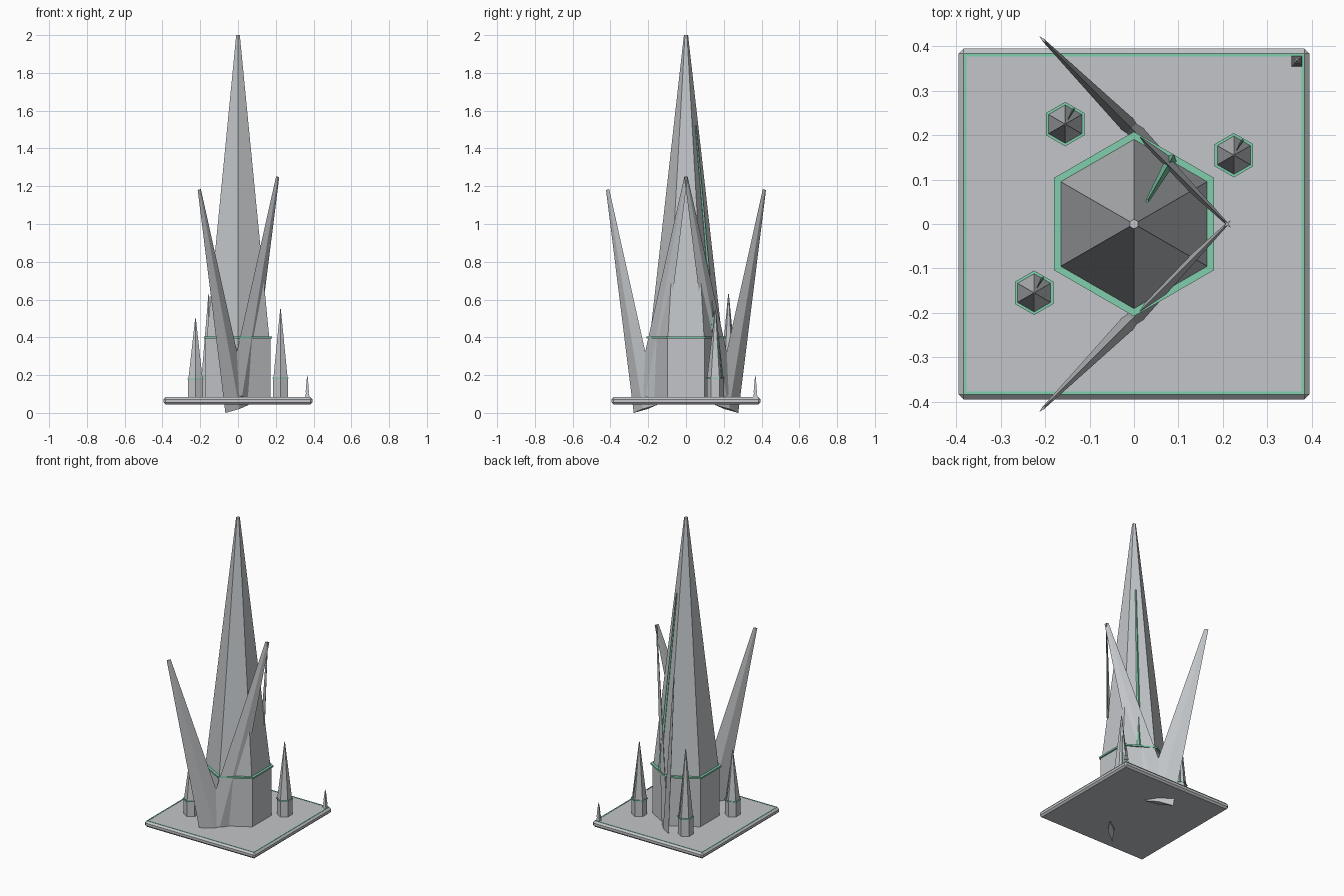
import bpy, bmesh, math
from mathutils import Vector

if "Cube" in bpy.data.objects:
    bpy.data.objects.remove(bpy.data.objects["Cube"])


def material(name, rgb):
    m = bpy.data.materials.new(name)
    m.diffuse_color = (*rgb, 1)
    m.use_nodes = True
    m.node_tree.nodes["Principled BSDF"].inputs["Base Color"].default_value = m.diffuse_color
    return m


GREY = material("silver grey", (0.54, 0.56, 0.58))
GREEN = material("mint green", (0.22, 0.62, 0.42))


def finish(bm, name, mat):
    bmesh.ops.recalc_face_normals(bm, faces=bm.faces)
    me = bpy.data.meshes.new(name)
    bm.to_mesh(me)
    bm.free()
    me.materials.append(mat)
    ob = bpy.data.objects.new(name, me)
    bpy.context.collection.objects.link(ob)
    return ob


def loft(name, rings, mat):
    """Closed solid through a list of equal-length point rings."""
    bm = bmesh.new()
    vs = [[bm.verts.new(p) for p in r] for r in rings]
    n = len(vs[0])
    for a, b in zip(vs, vs[1:]):
        for i in range(n):
            bm.faces.new((a[i], a[(i + 1) % n], b[(i + 1) % n], b[i]))
    bm.faces.new(vs[0][::-1])
    bm.faces.new(vs[-1])
    return finish(bm, name, mat)


def ring(c, r, z, n=6, turn=math.pi / 2):
    return [(c[0] + r * math.cos(turn + i * math.tau / n),
             c[1] + r * math.sin(turn + i * math.tau / n), z) for i in range(n)]


def diamond_bar(name, p0, p1, side, w0, w1, t0, t1, mat):
    """Tapered bar with a diamond section, wide along 'side'."""
    p0, p1 = Vector(p0), Vector(p1)
    d = (p1 - p0).normalized()
    u = Vector(side)
    u = (u - d * u.dot(d)).normalized()
    n = d.cross(u)
    return loft(name, [[p + u * w, p + n * t, p - u * w, p - n * t]
                       for p, w, t in ((p0, w0, t0), (p1, w1, t1))], mat)


# bevelled base plate
bm = bmesh.new()
bmesh.ops.create_cube(bm, size=1)
for v in bm.verts:
    v.co = (v.co.x * 0.79, v.co.y * 0.79, 0.064 + v.co.z * 0.038)
bmesh.ops.bevel(bm, geom=bm.edges[:], offset=0.011, segments=1, affect='EDGES')
finish(bm, "base_plate", GREY)

# thin green border on the plate
bm = bmesh.new()
o = [bm.verts.new(p) for p in ring((0, 0), 0.384 * math.sqrt(2), 0.0845, 4, math.pi / 4)]
q = [bm.verts.new(p) for p in ring((0, 0), 0.377 * math.sqrt(2), 0.0845, 4, math.pi / 4)]
faces = [bm.faces.new((o[i], o[(i + 1) % 4], q[(i + 1) % 4], q[i])) for i in range(4)]
ext = bmesh.ops.extrude_face_region(bm, geom=faces)
for v in ext["geom"]:
    if isinstance(v, bmesh.types.BMVert):
        v.co.z -= 0.004
finish(bm, "plate_border", GREEN)


# hexagonal towers: body, green collar, spire and glowing strip
def tower(name, c, r, z1, z2, collar, thick, tip):
    loft(name + "_body", [ring(c, r, 0.075), ring(c, r, z1)], GREY)
    loft(name + "_collar", [ring(c, collar, z1 - thick), ring(c, collar, z1 + thick)], GREEN)
    rc = r * 0.965
    loft(name + "_spire", [ring(c, rc, z1), ring(c, tip, z2)], GREY)
    a = math.pi / 3
    out = Vector((math.cos(a), math.sin(a), 0))
    side = Vector((-math.sin(a), math.cos(a), 0))
    base = Vector((c[0], c[1], 0))
    k = math.cos(math.pi / 6)
    f = 0.7
    r1 = (rc + (tip - rc) * f) * k
    diamond_bar(name + "_strip",
                base + out * (rc * k * 1.03) + Vector((0, 0, z1 + thick)),
                base + out * (r1 * 1.06) + Vector((0, 0, z1 + (z2 - z1) * f)),
                side, r * 0.06, r * 0.02, r * 0.05, r * 0.02, GREEN)


tower("main_tower", (0, 0), 0.198, 0.4, 2.0, 0.208, 0.005, 0.011)
tower("right_turret", (0.225, 0.155), 0.045, 0.185, 0.55, 0.05, 0.003, 0.002)
tower("left_turret", (-0.225, -0.155), 0.045, 0.18, 0.5, 0.05, 0.003, 0.002)
tower("back_turret", (-0.155, 0.225), 0.045, 0.195, 0.63, 0.05, 0.003, 0.002)

# pairs of splayed blades on the front and back
for s, label in ((-1, "front"), (1, "back")):
    side = (1, -s, 0)
    diamond_bar(label + "_outer_blade", (-0.005, s * 0.215, 0.021), (-0.205, s * 0.415, 1.182),
                side, 0.09, 0.012, 0.019, 0.003, GREY)
    diamond_bar(label + "_inner_blade", (0.008, s * 0.202, 0.088), (0.21, 0, 1.25),
                side, 0.09, 0.012, 0.019, 0.003, GREY)

# small tiered mast in the back right corner
c = (0.367, 0.367)
for i in range(4):
    r = 0.018 - i * 0.0035
    z = 0.08 + i * 0.027
    loft("corner_mast_tier", [ring(c, r, z, 4, math.pi / 4),
                              ring(c, r * 0.35 if i < 3 else 0.001, z + 0.038, 4, math.pi / 4)], GREY)
